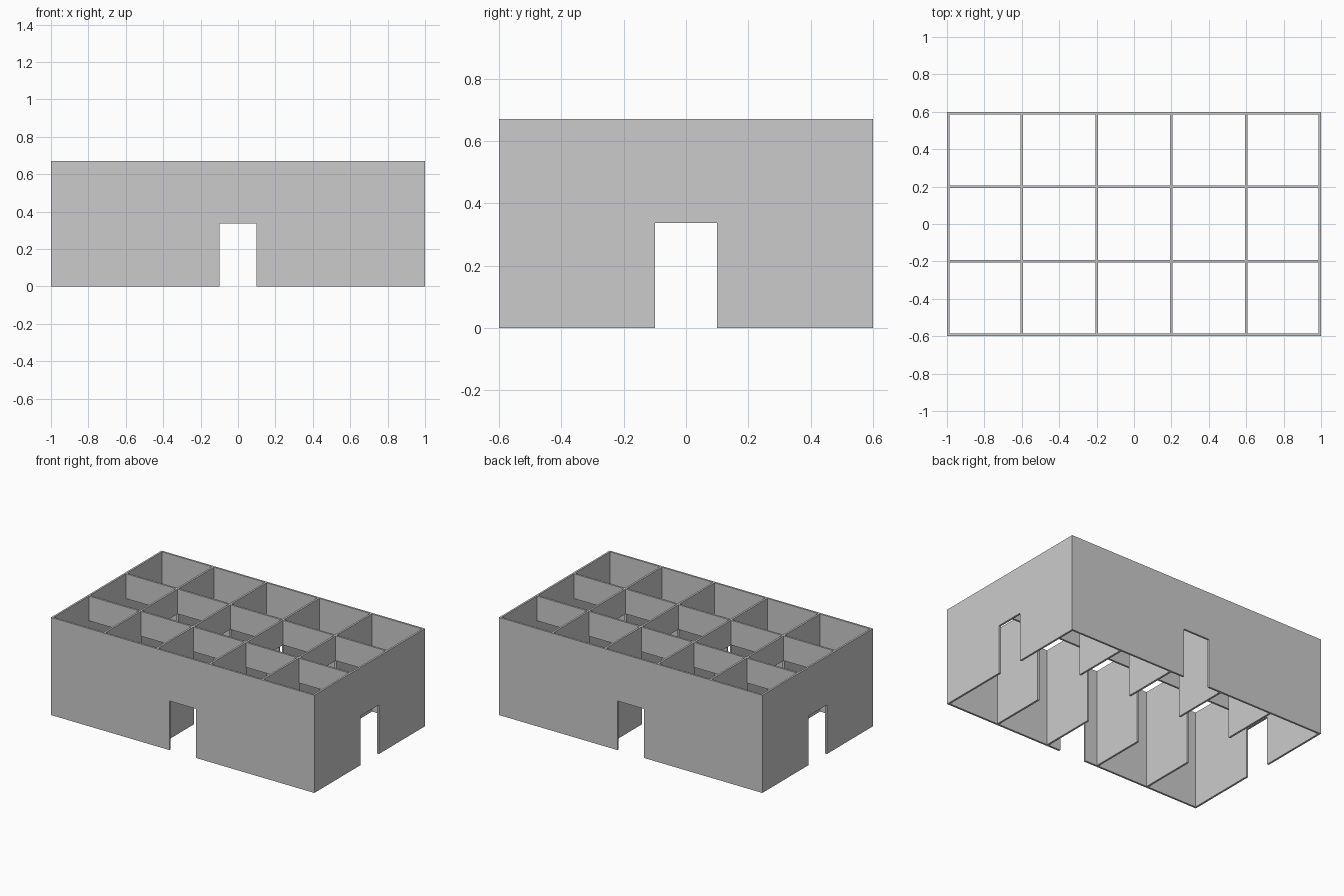
import bpy
import bmesh

if "Cube" in bpy.data.objects:
    bpy.data.objects.remove(bpy.data.objects["Cube"])

L, W, H = 2.0, 1.2, 0.67      # overall size
T = 0.0133                    # wall thickness
CELL = 0.4                    # grid spacing
DOOR_HALF, DOOR_H = 0.1, 0.337
BEAM_Z = 0.5                  # underside of the inner beams


def wall(name, axis, pos, half_len, gap_half, gap_top):
    """Wall along an axis, with a centred opening rising from the floor."""
    outline = [(-half_len, 0), (-gap_half, 0), (-gap_half, gap_top),
               (gap_half, gap_top), (gap_half, 0), (half_len, 0),
               (half_len, H), (-half_len, H)]
    if gap_half >= half_len:  # opening spans the full length: plain beam
        outline = [(-half_len, gap_top), (half_len, gap_top),
                   (half_len, H), (-half_len, H)]
    bm = bmesh.new()

    def place(u, z):
        return (u, pos - T / 2, z) if axis == 'x' else (pos - T / 2, u, z)

    face = bm.faces.new([bm.verts.new(place(u, z)) for u, z in outline])
    ext = bmesh.ops.extrude_face_region(bm, geom=[face])
    shift = (0, T, 0) if axis == 'x' else (T, 0, 0)
    moved = [g for g in ext['geom'] if isinstance(g, bmesh.types.BMVert)]
    bmesh.ops.translate(bm, verts=moved, vec=shift)
    bmesh.ops.recalc_face_normals(bm, faces=bm.faces)
    mesh = bpy.data.meshes.new(name)
    bm.to_mesh(mesh)
    bm.free()
    obj = bpy.data.objects.new(name, mesh)
    bpy.context.collection.objects.link(obj)
    return obj


# Outer walls, each with a central doorway
for side, label in ((-1, "front"), (1, "back")):
    wall(label + "_wall", 'x', side * (W - T) / 2, L / 2, DOOR_HALF, DOOR_H)
for side, label in ((-1, "left"), (1, "right")):
    wall(label + "_wall", 'y', side * (L - T) / 2, W / 2 - T, DOOR_HALF, DOOR_H)

# Cross partitions, open below the beam in the middle row
for i in range(4):
    wall("cross_partition", 'y', (i - 1.5) * CELL, W / 2 - T, CELL / 2, BEAM_Z)

# Lengthwise beams over the open cells
for side in (-1, 1):
    wall("long_beam", 'x', side * CELL / 2, L / 2 - T, L, BEAM_Z)
